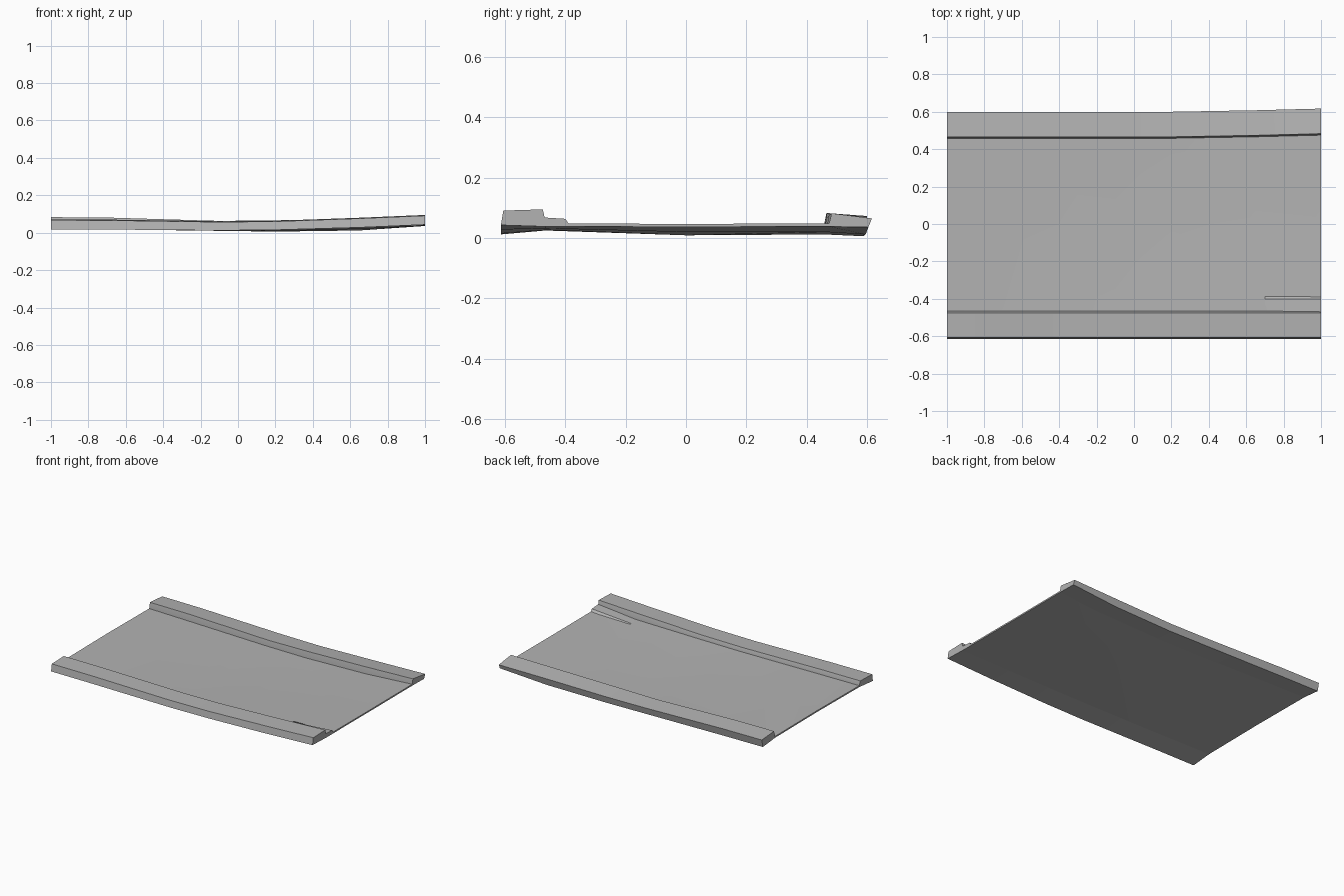
import bpy
import bmesh
from math import radians

default_cube = bpy.data.objects.get("Cube")
if default_cube:
    bpy.data.objects.remove(default_cube, do_unlink=True)

# Single concrete colour
concrete = bpy.data.materials.new("concrete grey")
concrete.use_nodes = True
grey = (0.45, 0.45, 0.45, 1)
concrete.diffuse_color = grey
shader = next(n for n in concrete.node_tree.nodes if n.type == 'BSDF_PRINCIPLED')
shader.inputs["Base Color"].default_value = grey

THICK = 0.01

# Gently warped profile heights at stations along the length
fields = ("x", "front_bottom", "front_top", "slab_front", "slab_mid",
          "slab_back", "back_bottom", "back_inner", "back_outer", "shift")
stations = [dict(zip(fields, row)) for row in (
    (-1, .018, .067, .032, .036, .033, .02, .083, .073, 0),
    (-.7, .017, .066, .03, .028, .027, .018, .081, .071, 0),
    (-.1, .012, .057, .025, .01, .014, .01, .063, .056, 0),
    (.2, .015, .06, .027, .009, .012, .006, .066, .053, 0),
    (.65, .028, .076, .032, .02, .02, .012, .074, .06, .008),
    (1, .043, .091, .038, .037, .038, .036, .082, .065, .017),
)]


def sweep(name, sections):
    """Skin a closed solid through sections, each given as (x, [(y, z), ...])."""
    bm = bmesh.new()
    rings = [[bm.verts.new((x, y, z)) for y, z in outline] for x, outline in sections]
    count = len(rings[0])
    for ring, following in zip(rings, rings[1:]):
        for i in range(count):
            j = (i + 1) % count
            bm.faces.new((ring[i], ring[j], following[j], following[i]))
    for end_ring in (rings[0], rings[-1]):
        bm.faces.new(end_ring)
    bmesh.ops.recalc_face_normals(bm, faces=bm.faces[:])
    mesh = bpy.data.meshes.new(name)
    bm.to_mesh(mesh)
    bm.free()
    mesh.materials.append(concrete)
    part = bpy.data.objects.new(name, mesh)
    bpy.context.collection.objects.link(part)
    bpy.ops.object.select_all(action='DESELECT')
    part.select_set(True)
    bpy.context.view_layer.objects.active = part
    bpy.ops.object.shade_smooth_by_angle(angle=radians(30))
    return part


def slab_outline(s):
    bottom = [(-.468, s["slab_front"]), (0, s["slab_mid"]),
              (.462 + s["shift"], s["slab_back"])]
    top = [(y, z + THICK) for y, z in reversed(bottom)]
    return bottom + top


def front_outline(s):
    return [(-.614, s["front_bottom"]), (-.606, s["front_top"]),
            (-.475, s["front_top"] + .004),
            (-.465, s["slab_front"] + THICK), (-.465, s["slab_front"])]


def back_outline(s):
    inner = .458 + s["shift"]
    return [(inner, s["slab_back"]), (inner, s["slab_back"] + THICK),
            (inner + .008, s["back_inner"]),
            (.6 + s["shift"], s["back_outer"]),
            (.588 + s["shift"], s["back_bottom"])]


# Thin dished panel between the two curbs
sweep("slab", [(s["x"], slab_outline(s)) for s in stations])

# Raised curbs along both long edges
sweep("front_curb", [(s["x"], front_outline(s)) for s in stations])
sweep("back_curb", [(s["x"], back_outline(s)) for s in stations])

# Low wedge beside the front curb, rising towards the left end
end = stations[-1]["slab_front"] + THICK
wedge = []
for x, base, rise in ((.7, end - .007, .001), (1, end - .002, .022)):
    wedge.append((x, [(-.47, base), (-.47, base + rise),
                      (-.4, base + rise * .8), (-.388, base)]))
sweep("corner_wedge", wedge)
